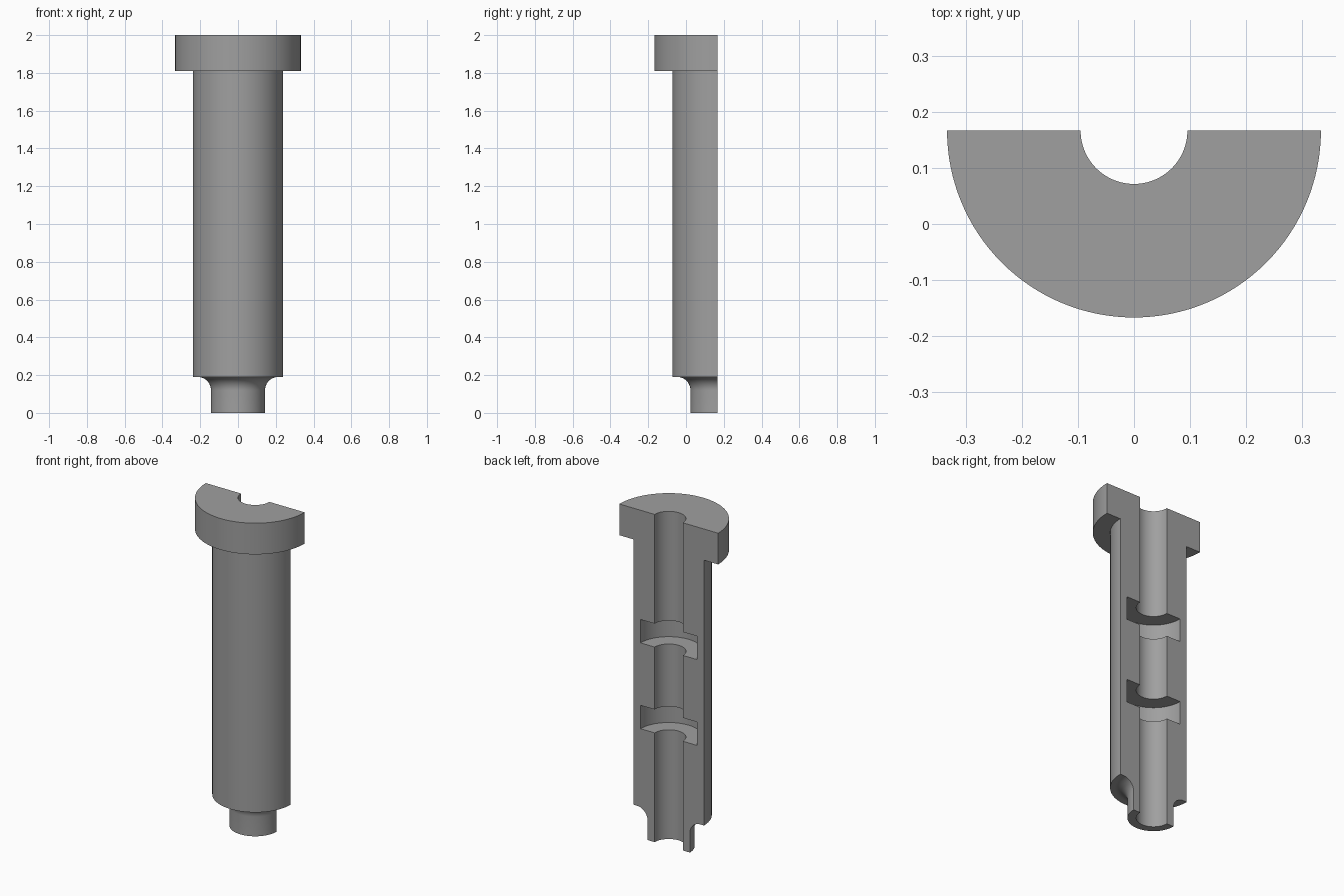
import bpy, bmesh, math

if "Cube" in bpy.data.objects:
    bpy.data.objects.remove(bpy.data.objects["Cube"])

U = 2 / 42            # drawing module
CUT_Y = 3.5 * U       # plane of the section cut
SEGMENTS = 64         # steps around the half turn

# Half-section outline (radius, height) in modules: outside with a fillet at the tip
FILLET = 1.5
outline = [(2, 0), (3, 0)]
for i in range(13):
    a = math.pi - i * math.pi / 24
    outline.append((3 + FILLET + FILLET * math.cos(a),
                    4 - FILLET + FILLET * math.sin(a)))
outline += [(5, 4), (5, 38), (7, 38), (7, 42), (2, 42)]

# Bore with two ring grooves, from top to bottom
for low, high in ((25, 28), (14, 17)):
    outline += [(2, high), (4, high), (4, low), (2, low)]

# Revolve the outline through half a turn
bm = bmesh.new()
rings = []
for s in range(SEGMENTS + 1):
    a = math.pi + math.pi * s / SEGMENTS
    rings.append([bm.verts.new((r * U * math.cos(a),
                                CUT_Y + r * U * math.sin(a), z * U))
                  for r, z in outline])
n = len(outline)
for r0, r1 in zip(rings, rings[1:]):
    for i in range(n):
        j = (i + 1) % n
        bm.faces.new((r0[i], r1[i], r1[j], r0[j]))

# Flat section faces
bm.faces.new(rings[0])
bm.faces.new(rings[-1][::-1])
bmesh.ops.recalc_face_normals(bm, faces=bm.faces)

mesh = bpy.data.meshes.new("sectioned_sleeve")
bm.to_mesh(mesh)
bm.free()
sleeve = bpy.data.objects.new("sectioned_sleeve", mesh)
bpy.context.collection.objects.link(sleeve)

# Plain grey metal
grey = bpy.data.materials.new("mid_grey")
grey.diffuse_color = (0.35, 0.35, 0.35, 1)
grey.use_nodes = True
grey.node_tree.nodes["Principled BSDF"].inputs["Base Color"].default_value = grey.diffuse_color
mesh.materials.append(grey)

# Smooth round walls, sharp edges kept
bpy.context.view_layer.objects.active = sleeve
sleeve.select_set(True)
bpy.ops.object.shade_smooth_by_angle(angle=math.radians(30))
